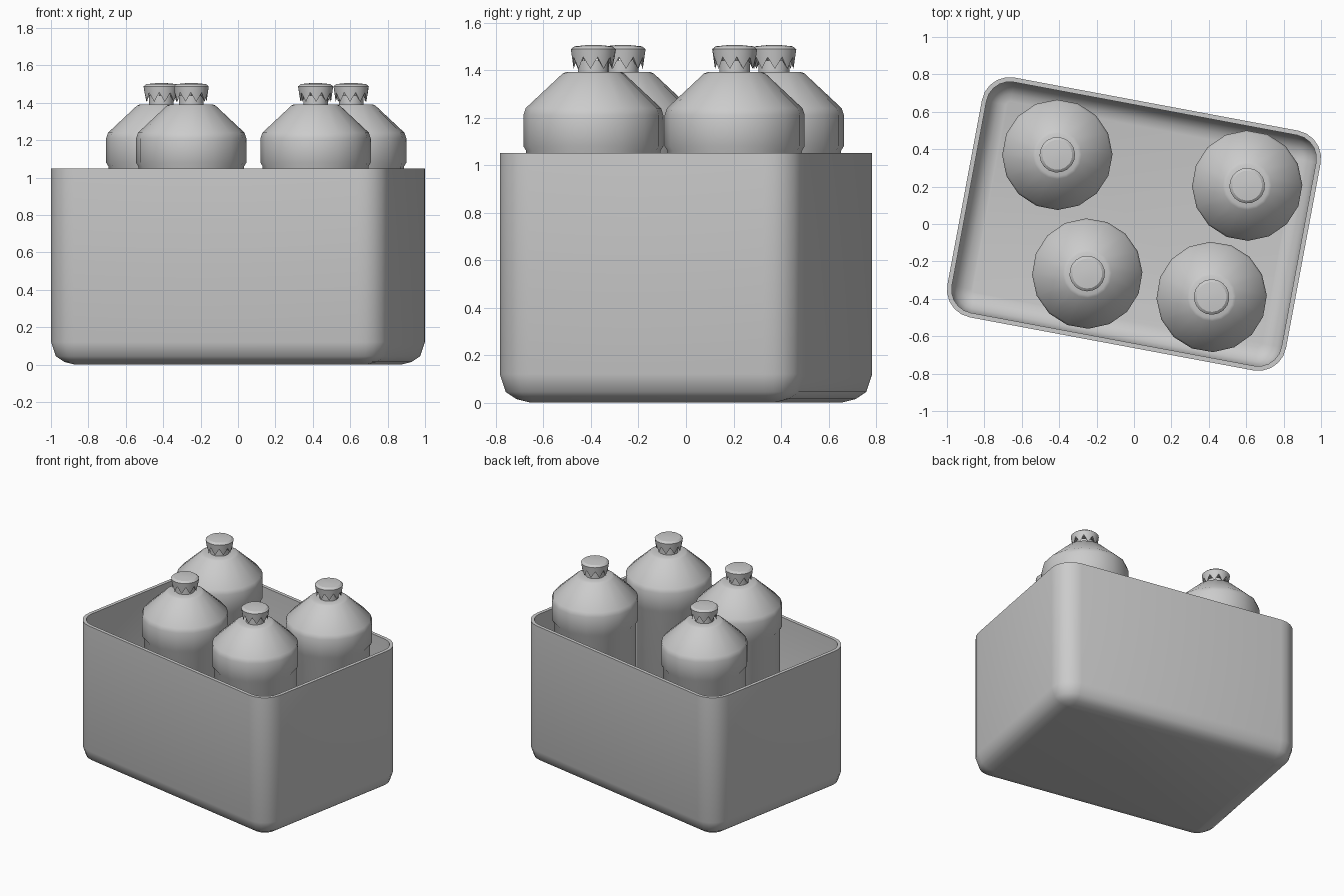
import bpy, bmesh, math

if "Cube" in bpy.data.objects:
    bpy.data.objects.remove(bpy.data.objects["Cube"])

TILT = math.radians(-10.6)


def finish(bm, name, angle=40):
    bmesh.ops.recalc_face_normals(bm, faces=bm.faces)
    me = bpy.data.meshes.new(name)
    bm.to_mesh(me)
    bm.free()
    ob = bpy.data.objects.new(name, me)
    bpy.context.collection.objects.link(ob)
    bpy.ops.object.select_all(action='DESELECT')
    ob.select_set(True)
    bpy.context.view_layer.objects.active = ob
    bpy.ops.object.shade_smooth_by_angle(angle=math.radians(angle))
    return ob


def loft(rings, name, angle=40):
    """Skin a list of equal-length point rings and cap both ends."""
    bm = bmesh.new()
    loops = [[bm.verts.new(p) for p in ring] for ring in rings]
    n = len(loops[0])
    for a, b in zip(loops, loops[1:]):
        for i in range(n):
            j = (i + 1) % n
            bm.faces.new((a[i], a[j], b[j], b[i]))
    bm.faces.new(loops[0][::-1])
    bm.faces.new(loops[-1])
    return finish(bm, name, angle)


def rounded_rect(inset, z, hx=0.771, hy=0.502, r=0.15, seg=5):
    r -= inset
    pts = []
    for k, (sx, sy) in enumerate([(1, 1), (-1, 1), (-1, -1), (1, -1)]):
        for i in range(seg + 1):
            a = math.pi / 2 * (k + i / seg)
            pts.append((sx * hx + r * math.cos(a), sy * hy + r * math.sin(a), z))
    return pts


def circle(r, z, n=16):
    return [(r * math.cos(2 * math.pi * i / n), r * math.sin(2 * math.pi * i / n), z)
            for i in range(n)]


# Crate: outer skin up, over the thin rim, and down the inside to the floor
crate_profile = [(0.13, 0.0), (0.07, 0.015), (0.025, 0.045), (0, 0.12), (0, 1.05),
                 (0.025, 1.05), (0.025, 0.13), (0.05, 0.07), (0.09, 0.04), (0.13, 0.03)]
crate = loft([rounded_rect(d, z) for d, z in crate_profile], "crate")
crate.rotation_euler.z = TILT

# Bottle: body, shoulder ridge, sloping shoulder and neck
bottle_profile = [(0.26, 0.03), (0.283, 0.06), (0.283, 1.06), (0.295, 1.08),
                  (0.295, 1.21), (0.285, 1.24), (0.13, 1.385), (0.115, 1.392),
                  (0.065, 1.392), (0.065, 1.44)]


def crown_cap(name, n=9):
    """Cap with a zigzag skirt: every second rim point hangs low."""
    skirt = []
    for i in range(2 * n):
        a = math.pi * i / n
        r, z = (0.083, 1.405) if i % 2 else (0.09, 1.455)
        skirt.append((r * math.cos(a), r * math.sin(a), z))
    rings = [circle(0.07, 1.455, 2 * n), skirt, circle(0.095, 1.488, 2 * n),
             circle(0.08, 1.5, 2 * n), circle(0.03, 1.505, 2 * n)]
    return loft(rings, name, 30)


# Four bottles with caps
spots = [(-0.41, 0.37), (0.605, 0.205), (-0.25, -0.265), (0.415, -0.39)]
for i, (x, y) in enumerate(spots, 1):
    bottle = loft([circle(r, z) for r, z in bottle_profile], f"bottle_{i}")
    cap = crown_cap(f"bottle_cap_{i}")
    for ob in (bottle, cap):
        ob.location = (x, y, 0)
        ob.rotation_euler.z = i * 0.4
